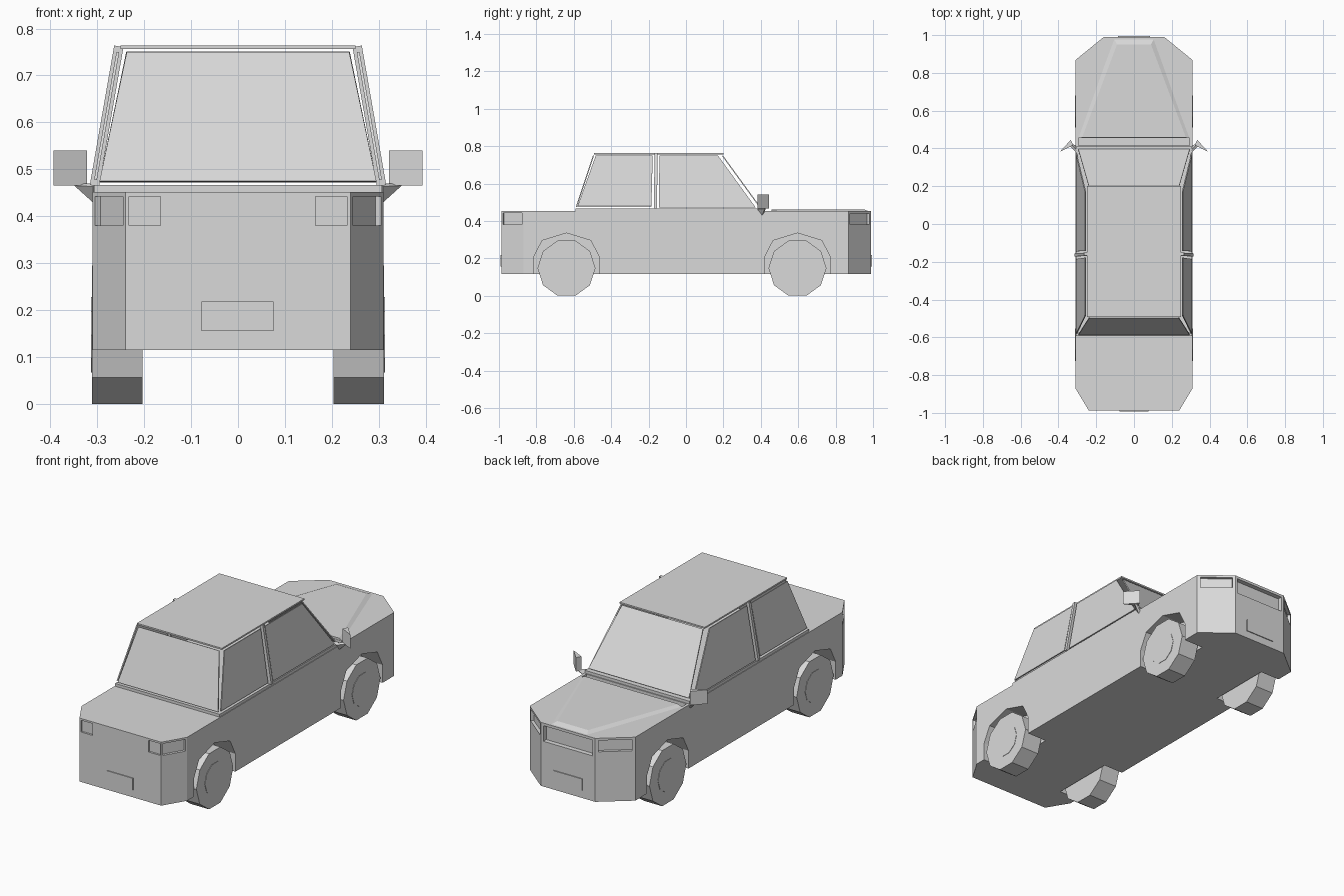
import bpy, bmesh, math
from mathutils import Vector

if "Cube" in bpy.data.objects:
    bpy.data.objects.remove(bpy.data.objects["Cube"])

paint = bpy.data.materials.new("light_grey")
paint.diffuse_color = (0.7, 0.7, 0.7, 1)
paint.use_nodes = True
paint.node_tree.nodes["Principled BSDF"].inputs["Base Color"].default_value = paint.diffuse_color


def make(name, bm):
    bmesh.ops.recalc_face_normals(bm, faces=bm.faces)
    me = bpy.data.meshes.new(name)
    bm.to_mesh(me)
    bm.free()
    me.materials.append(paint)
    ob = bpy.data.objects.new(name, me)
    bpy.context.scene.collection.objects.link(ob)
    return ob


def loft(name, low, high):
    """Solid between two matching loops of 3D points."""
    bm = bmesh.new()
    a = [bm.verts.new(p) for p in low]
    b = [bm.verts.new(p) for p in high]
    bm.faces.new(a)
    bm.faces.new(b)
    n = len(a)
    for i in range(n):
        j = (i + 1) % n
        bm.faces.new((a[i], a[j], b[j], b[i]))
    return make(name, bm)


def prism_z(name, pts, z0, z1):
    return loft(name, [(x, y, z0) for x, y in pts], [(x, y, z1) for x, y in pts])


def prism_x(name, pts, x0, x1):
    return loft(name, [(x0, y, z) for y, z in pts], [(x1, y, z) for y, z in pts])


def box(name, x0, x1, y0, y1, z0, z1):
    return prism_z(name, [(x0, y0), (x1, y0), (x1, y1), (x0, y1)], z0, z1)


def wall(name, a, b, z0, z1, t):
    """Upright box along the line a-b, reaching t to each side."""
    a, b = Vector(a), Vector(b)
    d = (b - a).normalized()
    n = Vector((-d.y, d.x)) * t
    return prism_z(name, [a - n, b - n, b + n, a + n], z0, z1)


def plate(name, pts, t=0.006):
    bm = bmesh.new()
    bm.faces.new([bm.verts.new(p) for p in pts])
    ob = make(name, bm)
    mod = ob.modifiers.new("thickness", 'SOLIDIFY')
    mod.thickness, mod.offset = t, 0
    return ob


# Body: chamfered outline pulled upward
half = [(0.24, -0.987), (0.31, -0.87), (0.31, 0.868), (0.16, 0.99)]
outline = half + [(-x, y) for x, y in reversed(half)]
body = prism_z("body", outline, 0.115, 0.452)

# Cutters: wheel arches, light and grille recesses, cowl groove
cutters = []
AXLES = (-0.639, 0.596)
arch = [(-0.174, 0.05), (-0.174, 0.21), (-0.13, 0.295), (0, 0.335),
        (0.13, 0.295), (0.174, 0.21), (0.174, 0.05)]
for s in (-1, 1):
    for ya in AXLES:
        cutters.append(prism_x("arch_cutter", [(ya + y, z) for y, z in arch], s * 0.195, s * 0.36))
    cutters.append(wall("headlight_cutter", (s * 0.298, 0.878), (s * 0.172, 0.98), 0.38, 0.44, 0.016))
    cutters.append(wall("corner_light_cutter", (s * 0.305, -0.878), (s * 0.245, -0.979), 0.38, 0.442, 0.014))
    cutters.append(wall("tail_light_cutter", (s * 0.232, -0.987), (s * 0.165, -0.987), 0.38, 0.442, 0.01))
cutters.append(wall("grille_cutter", (-0.145, 0.99), (0.145, 0.99), 0.355, 0.438, 0.025))
cutters.append(box("cowl_cutter", -0.295, 0.295, 0.415, 0.455, 0.425, 0.5))
for c in cutters:
    mod = body.modifiers.new(c.name, 'BOOLEAN')
    mod.operation, mod.solver, mod.object = 'DIFFERENCE', 'EXACT', c
bpy.context.view_layer.update()
dg = bpy.context.evaluated_depsgraph_get()
cut_mesh = bpy.data.meshes.new_from_object(body.evaluated_get(dg))
body.modifiers.clear()
body.data = cut_mesh
for c in cutters:
    bpy.data.objects.remove(c)

# Raised centre of the hood, narrowing to the nose
loft("hood_bulge",
     [(-0.3, 0.457, 0.448), (0.3, 0.457, 0.448), (0.11, 0.988, 0.448), (-0.11, 0.988, 0.448)],
     [(-0.275, 0.457, 0.462), (0.275, 0.457, 0.462), (0.09, 0.95, 0.462), (-0.09, 0.95, 0.462)])

# Number plates
wall("rear_plate", (-0.078, -0.988), (0.076, -0.988), 0.155, 0.218, 0.004)
wall("nose_plate", (-0.085, 0.991), (0.085, 0.991), 0.155, 0.218, 0.004)

# Cabin: sill, roof and windows as thin separate panels
box("cabin_sill", -0.307, 0.307, -0.592, 0.41, 0.45, 0.467)
box("roof", -0.25, 0.25, -0.492, 0.2, 0.756, 0.764)
plate("rear_window", [(-0.295, -0.586, 0.474), (0.295, -0.586, 0.474),
                      (0.237, -0.495, 0.749), (-0.237, -0.495, 0.749)])
plate("windshield", [(-0.295, 0.395, 0.474), (0.295, 0.395, 0.474),
                     (0.238, 0.195, 0.749), (-0.238, 0.195, 0.749)])


def side_point(s, y, z):
    return (s * (0.305 - (z - 0.47) * 0.175), y, z)


for s, side in ((1, "right"), (-1, "left")):
    panes = {"back_side_window": [(-0.58, 0.478), (-0.185, 0.478), (-0.178, 0.75), (-0.482, 0.75)],
             "front_side_window": [(-0.145, 0.472), (0.372, 0.472), (0.17, 0.75), (-0.142, 0.75)]}
    for name, pts in panes.items():
        plate(f"{side}_{name}", [side_point(s, y, z) for y, z in pts])
    # Door pillar
    plate(f"{side}_pillar", [side_point(s, y, z) for y, z in
                             ((-0.172, 0.465), (-0.155, 0.465), (-0.152, 0.762), (-0.168, 0.762))], 0.02)

    # Mirror and its bracket
    prism_z(f"{side}_mirror", [(s * 0.322, 0.418), (s * 0.335, 0.445), (s * 0.393, 0.382)], 0.466, 0.54)
    plate(f"{side}_mirror_bracket", [(s * 0.305, 0.385, 0.466), (s * 0.305, 0.41, 0.432),
                                     (s * 0.345, 0.425, 0.468)], 0.012)

    # Ten-sided wheels standing on a flat, with a hub disc
    for ya, end in zip(AXLES, ("rear", "front")):
        def ring(r):
            return [(ya + r * math.cos(i * math.pi / 5), 0.1475 + r * math.sin(i * math.pi / 5))
                    for i in range(10)]
        prism_x(f"{side}_{end}_wheel", ring(0.155), s * 0.204, s * 0.311)
        prism_x(f"{side}_{end}_hub", ring(0.085), s * 0.305, s * 0.313)
